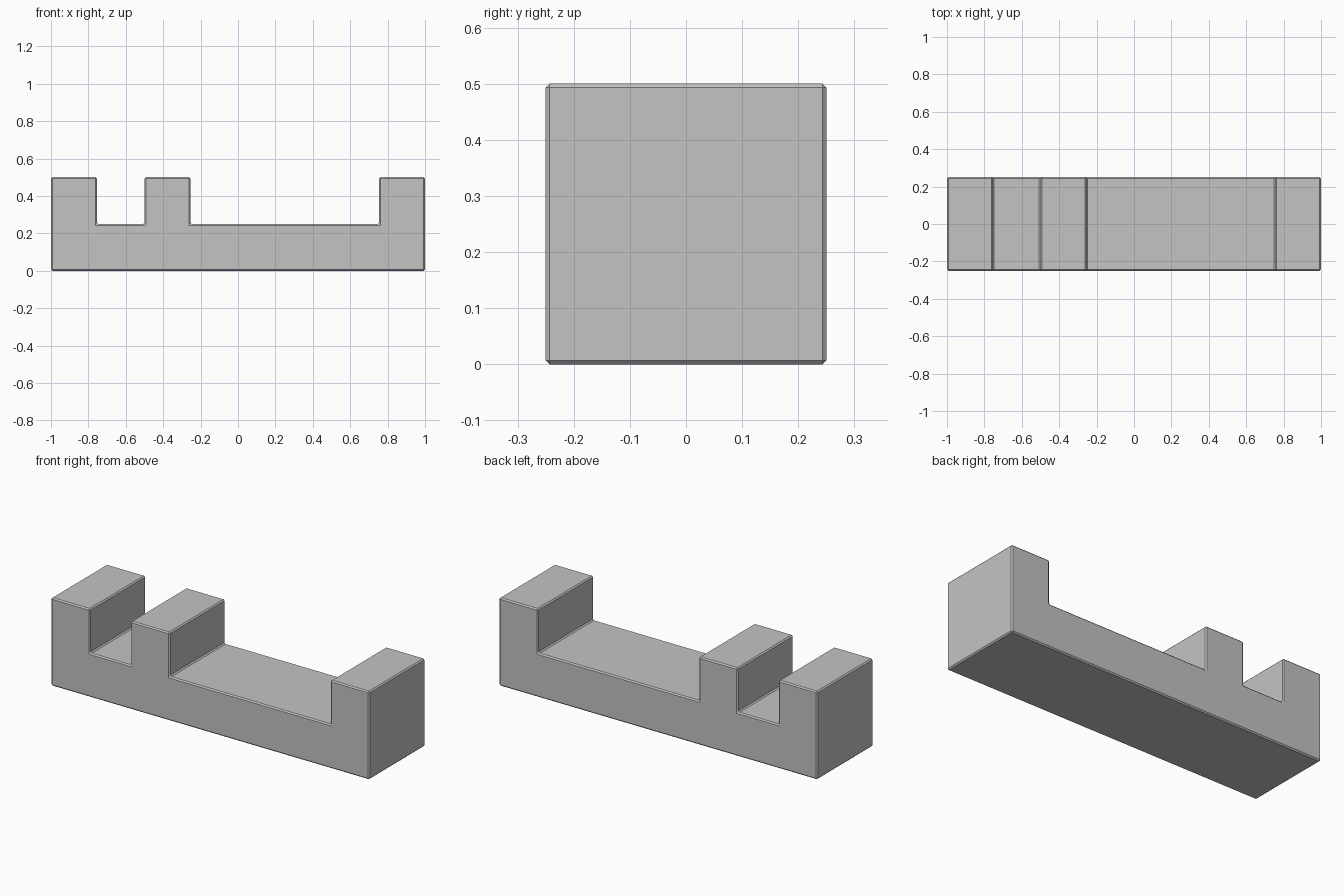
import bpy
import bmesh

cube = bpy.data.objects.get("Cube")
if cube:
    bpy.data.objects.remove(cube, do_unlink=True)

HALF_DEPTH = 0.25
FLOOR, TOP = 0.25, 0.5

# Plain grey material
grey = bpy.data.materials.new("plain grey")
grey.use_nodes = True
colour = (0.55, 0.55, 0.55, 1)
grey.diffuse_color = colour
grey.node_tree.nodes["Principled BSDF"].inputs["Base Color"].default_value = colour

# Side profile: a base bar with three upright posts, left to right
posts = [(-1, -0.755), (-0.5, -0.255), (0.755, 1)]
profile = [(-1, 0)]
for start, end in posts:
    if start > -1:
        profile.append((start, FLOOR))
    profile += [(start, TOP), (end, TOP)]
    if end < 1:
        profile.append((end, FLOOR))
profile.append((1, 0))

# Extrude the profile through the depth
bm = bmesh.new()
face = bm.faces.new([bm.verts.new((x, -HALF_DEPTH, z)) for x, z in profile])
extruded = bmesh.ops.extrude_face_region(bm, geom=[face])["geom"]
moved = [v for v in extruded if isinstance(v, bmesh.types.BMVert)]
bmesh.ops.translate(bm, verts=moved, vec=(0, 2 * HALF_DEPTH, 0))
bmesh.ops.recalc_face_normals(bm, faces=bm.faces)

mesh = bpy.data.meshes.new("notched_block")
bm.to_mesh(mesh)
bm.free()
mesh.materials.append(grey)
block = bpy.data.objects.new("notched_block", mesh)
bpy.context.collection.objects.link(block)

# Narrow flat chamfer on every edge, inner corners included
chamfer = block.modifiers.new("chamfer", "BEVEL")
chamfer.width = 0.007
chamfer.segments = 1
chamfer.limit_method = "ANGLE"
